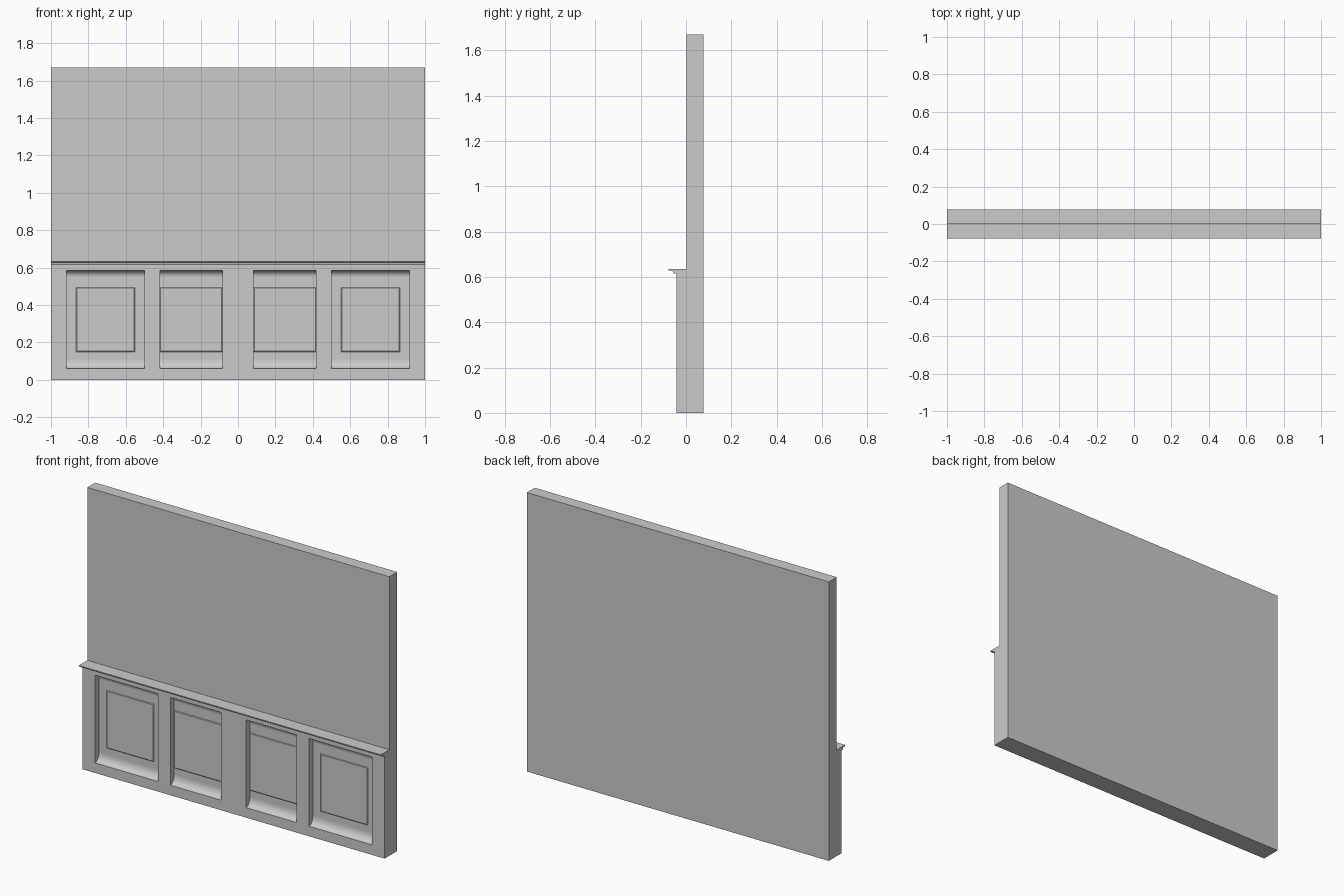
import bpy
import bmesh
import math

if "Cube" in bpy.data.objects:
    bpy.data.objects.remove(bpy.data.objects["Cube"], do_unlink=True)

GREY = (0.6, 0.6, 0.6, 1)
paint = bpy.data.materials.new("grey_paint")
paint.use_nodes = True
paint.diffuse_color = GREY
paint.node_tree.nodes["Principled BSDF"].inputs["Base Color"].default_value = GREY

WALL = 0.003      # wall face
FACE = -0.042     # wainscot face
LOW, HIGH = 0.06, 0.585   # panel openings


def finish(name, bm, smooth=False):
    bmesh.ops.recalc_face_normals(bm, faces=bm.faces)
    mesh = bpy.data.meshes.new(name)
    bm.to_mesh(mesh)
    bm.free()
    mesh.materials.append(paint)
    obj = bpy.data.objects.new(name, mesh)
    bpy.context.collection.objects.link(obj)
    if smooth:
        bpy.ops.object.select_all(action="DESELECT")
        obj.select_set(True)
        bpy.context.view_layer.objects.active = obj
        bpy.ops.object.shade_smooth_by_angle(angle=math.radians(30))
    return obj


def extrude_profile(name, profile, x0, x1, smooth=False):
    """Sweep a closed (y, z) outline along x."""
    bm = bmesh.new()
    face = bm.faces.new([bm.verts.new((x0, y, z)) for y, z in profile])
    out = bmesh.ops.extrude_face_region(bm, geom=[face])
    verts = [v for v in out["geom"] if isinstance(v, bmesh.types.BMVert)]
    bmesh.ops.translate(bm, verts=verts, vec=(x1 - x0, 0, 0))
    return finish(name, bm, smooth)


def box(name, x0, x1, y0, y1, z0, z1):
    return extrude_profile(name, [(y0, z0), (y1, z0), (y1, z1), (y0, z1)], x0, x1)


def raised_field(name, x0, x1, z0, z1):
    """Shallow raised field with chamfered edges."""
    bm = bmesh.new()
    rings = []
    for inset, y in ((0, WALL), (0, -0.006), (0.004, -0.009)):
        rings.append([bm.verts.new((x, y, z)) for x, z in (
            (x0 + inset, z0 + inset), (x1 - inset, z0 + inset),
            (x1 - inset, z1 - inset), (x0 + inset, z1 - inset))])
    for a, b in zip(rings, rings[1:]):
        for i in range(4):
            j = (i + 1) % 4
            bm.faces.new((a[i], a[j], b[j], b[i]))
    bm.faces.new(rings[0])
    bm.faces.new(rings[-1])
    finish(name, bm)


# Wall and the rails of the wainscot
box("wall", -1, 1, WALL, 0.0775, 0, 1.67)
box("bottom_rail", -1, 1, FACE, WALL, 0, LOW)
box("top_rail", -1, 1, FACE, WALL, HIGH, 0.62)

# Stiles between the panel openings
box("centre_stile", -0.083, 0.083, FACE, WALL, LOW, HIGH)
for side, s in (("left", 1), ("right", -1)):
    for part, a, b in (("inner", 0.418, 0.5), ("outer", 0.917, 1)):
        x0, x1 = sorted((s * a, s * b))
        box(f"{side}_{part}_stile", x0, x1, FACE, WALL, LOW, HIGH)

# Chair rail with a thin projecting lip
extrude_profile("chair_rail", [
    (WALL, 0.615), (-0.055, 0.615), (-0.058, 0.627), (-0.0775, 0.629),
    (-0.0775, 0.635), (WALL, 0.635)], -1, 1)

# Panels: concave mouldings at sill and head, raised field between
STEPS = 8
arc = [i / STEPS * math.pi / 2 for i in range(STEPS + 1)]
sill = [(FACE + 0.036 * math.sin(t), LOW + 0.05 * (1 - math.cos(t))) for t in arc]
head = [(FACE + 0.036 * math.sin(t), HIGH - 0.035 * (1 - math.cos(t))) for t in arc]
for side, s in (("left", 1), ("right", -1)):
    for part, a, b, margin in (("inner", 0.083, 0.418, 0), ("outer", 0.5, 0.917, 0.052)):
        x0, x1 = sorted((s * a, s * b))
        name = f"{side}_{part}_panel"
        extrude_profile(name + "_sill", sill + [(WALL, LOW + 0.05), (WALL, LOW)], x0, x1, True)
        extrude_profile(name + "_head", head + [(WALL, HIGH - 0.035), (WALL, HIGH)], x0, x1, True)
        box(name + "_back", x0, x1, -0.006, WALL, LOW + 0.05, HIGH - 0.035)
        raised_field(name + "_field", x0 + margin, x1 - margin, 0.15, 0.495)
